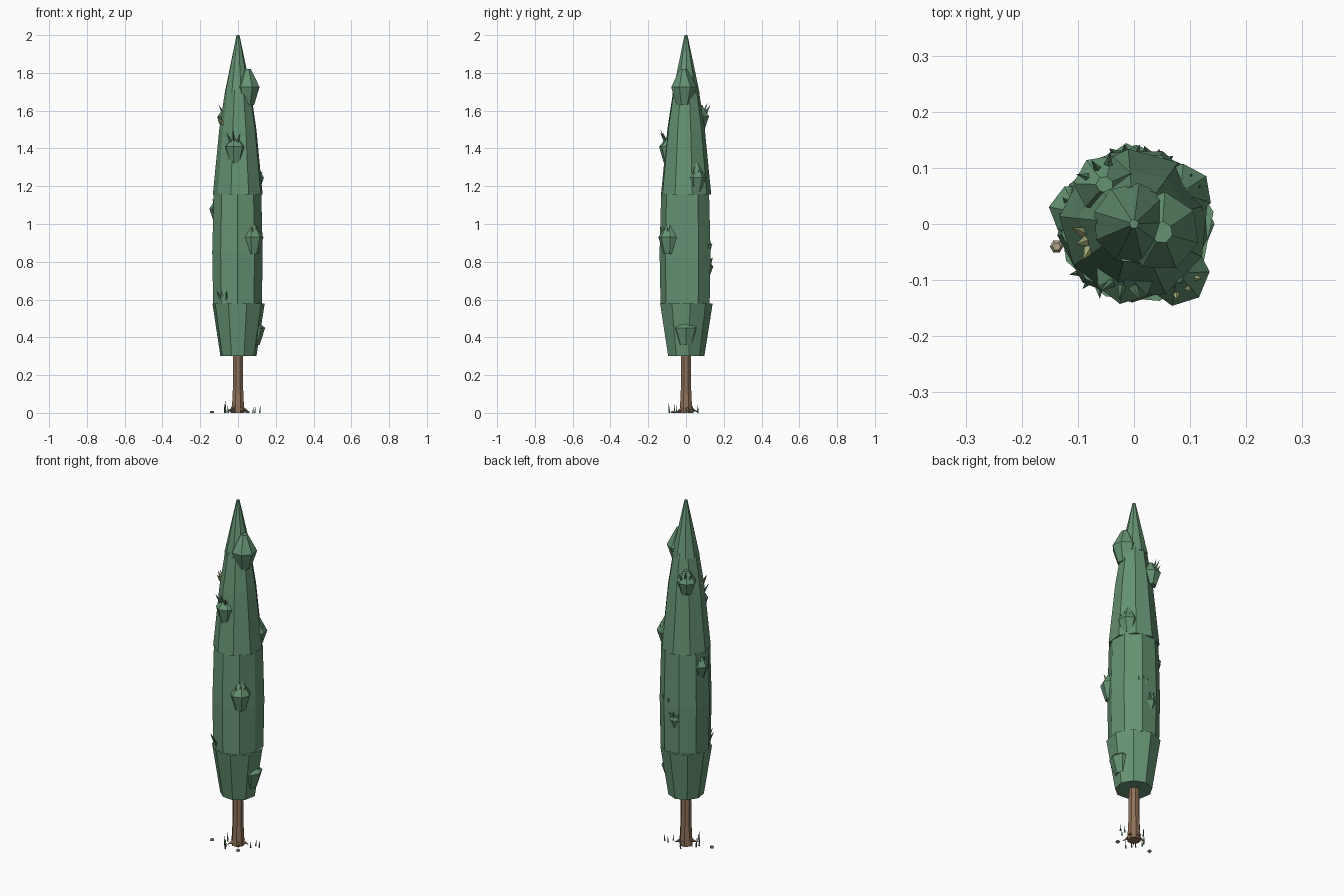
import bpy, bmesh, random
from math import cos, sin, pi, atan2
from mathutils import Vector

if "Cube" in bpy.data.objects:
    bpy.data.objects.remove(bpy.data.objects["Cube"])

random.seed(4)


def material(name, rgb):
    m = bpy.data.materials.new(name)
    m.diffuse_color = (*rgb, 1)
    m.use_nodes = True
    m.node_tree.nodes["Principled BSDF"].inputs["Base Color"].default_value = m.diffuse_color
    return m


LEAF = material("leaf green", (0.13, 0.29, 0.17))
PALE = material("pale leaf", (0.40, 0.46, 0.20))
DARK = material("dark leaf", (0.09, 0.20, 0.11))
BARK = material("bark", (0.28, 0.17, 0.10))
STONE = material("stone", (0.42, 0.36, 0.25))


def finish(name, bm, mat):
    bmesh.ops.recalc_face_normals(bm, faces=bm.faces)
    mesh = bpy.data.meshes.new(name)
    bm.to_mesh(mesh)
    bm.free()
    mesh.materials.append(mat)
    ob = bpy.data.objects.new(name, mesh)
    bpy.context.collection.objects.link(ob)
    return ob


def stack(name, profile, sides, mat, centre=(0, 0), turn=0.0, jitter=0.0):
    """Closed faceted column through (radius, z) rings."""
    bm = bmesh.new()
    rings = []
    scale = [1 + random.uniform(-jitter, jitter) for _ in range(sides)]
    for r, z in profile:
        rings.append([bm.verts.new((centre[0] + r * scale[i] * cos(turn + 2 * pi * i / sides),
                                    centre[1] + r * scale[i] * sin(turn + 2 * pi * i / sides), z))
                      for i in range(sides)])
    for a, b in zip(rings, rings[1:]):
        for i in range(sides):
            j = (i + 1) % sides
            bm.faces.new((a[i], a[j], b[j], b[i]))
    bm.faces.new(rings[0][::-1])
    bm.faces.new(rings[-1])
    return finish(name, bm, mat)


def spike(name, base, tip, width, mat, sides=4):
    """Pointed blade from base to tip."""
    base, tip = Vector(base), Vector(tip)
    q = (tip - base).to_track_quat('Z', 'Y')
    bm = bmesh.new()
    bmesh.ops.create_cone(bm, cap_ends=True, segments=sides, radius1=width,
                          radius2=0, depth=(tip - base).length)
    for v in bm.verts:
        v.co = q @ v.co + (base + tip) / 2
    return finish(name, bm, mat)


# Trunk and flared roots
stack("trunk", [(0.036, 0), (0.030, 0.12), (0.027, 0.36)], 8, BARK, turn=pi / 8)
for i in range(5):
    a = 0.3 + 2 * pi * i / 5
    spike("root", (0.018 * cos(a), 0.018 * sin(a), 0.025),
          (0.062 * cos(a), 0.062 * sin(a), 0.005), 0.015, BARK)

# Foliage tiers
stack("foliage_bottom", [(0.097, 0.30), (0.141, 0.58)], 9, LEAF, turn=0.15, jitter=0.03)
stack("foliage_middle", [(0.132, 0.575), (0.137, 0.85), (0.129, 1.16)], 9, LEAF, turn=0.5, jitter=0.03)
stack("foliage_upper", [(0.134, 1.155), (0.100, 1.50), (0.068, 1.71)], 9, LEAF, turn=0.25, jitter=0.03)
stack("foliage_tip", [(0.073, 1.69), (0.050, 1.80), (0.008, 2.0)], 9, LEAF, turn=0.05, jitter=0.02)

# Leaf clumps: x, y, bottom z, widest z, top z, radius
clumps = [
    (0.050, -0.015, 1.63, 1.725, 1.82, 0.070),
    (-0.015, -0.085, 1.32, 1.41, 1.46, 0.058),
    (0.083, 0.055, 1.17, 1.245, 1.32, 0.054),
    (0.078, -0.088, 0.84, 0.93, 1.00, 0.060),
    (0.080, 0.000, 0.36, 0.45, 0.49, 0.066),
    (-0.100, 0.020, 1.01, 1.08, 1.14, 0.050),
    (-0.052, 0.070, 1.50, 1.57, 1.63, 0.054),
    (-0.010, 0.100, 0.72, 0.775, 0.82, 0.042),
]
for x, y, lo, mid, hi, r in clumps:
    stack("leaf_clump", [(r * 0.55, lo), (r, mid), (r * 0.28, hi)], 7, LEAF,
          centre=(x, y), turn=atan2(y, x), jitter=0.06)

# Sprigs of three pointed leaves: x, y, z, length, material
sprigs = [
    (-0.020, -0.105, 1.43, 0.075, DARK), (0.088, -0.105, 0.95, 0.05, PALE),
    (-0.115, 0.015, 1.09, 0.05, LEAF), (-0.060, 0.090, 1.58, 0.07, LEAF),
    (-0.075, -0.095, 0.60, 0.065, DARK), (-0.015, 0.125, 0.79, 0.04, LEAF),
    (0.040, 0.118, 0.87, 0.04, LEAF), (0.105, 0.060, 1.25, 0.04, LEAF),
    (-0.085, -0.030, 1.53, 0.05, PALE),
]
for x, y, z, ln, mat in sprigs:
    a = atan2(y, x)
    for side in (-1, 0, 1):
        out = Vector((cos(a), sin(a), 0)) * 0.45
        across = Vector((-sin(a), cos(a), 0))
        base = Vector((x, y, z)) + across * side * 0.016
        direction = (out + across * side * 0.4 + Vector((0, 0, 1))).normalized()
        spike("sprig_leaf", base, base + direction * ln * (1 - 0.15 * abs(side)), 0.010, mat)

# Grass blades at the foot of the tree
grass = [(-0.07, -0.02), (-0.052, -0.05), (-0.065, 0.0), (-0.02, -0.088), (-0.035, -0.06),
         (0.08, 0.0), (0.09, 0.035), (0.115, 0.03), (-0.01, 0.062)]
for x, y in grass:
    h = random.uniform(0.04, 0.065)
    spike("grass_blade", (x, y, 0), (x * 1.04, y * 1.04, h), 0.005, DARK, 3)

# Pebbles
for x, y, r in [(-0.138, -0.040, 0.012), (0.05, -0.07, 0.012)]:
    stack("pebble", [(r * 0.8, 0), (r, 0.005), (r * 0.6, 0.011)], 6, STONE, centre=(x, y))
